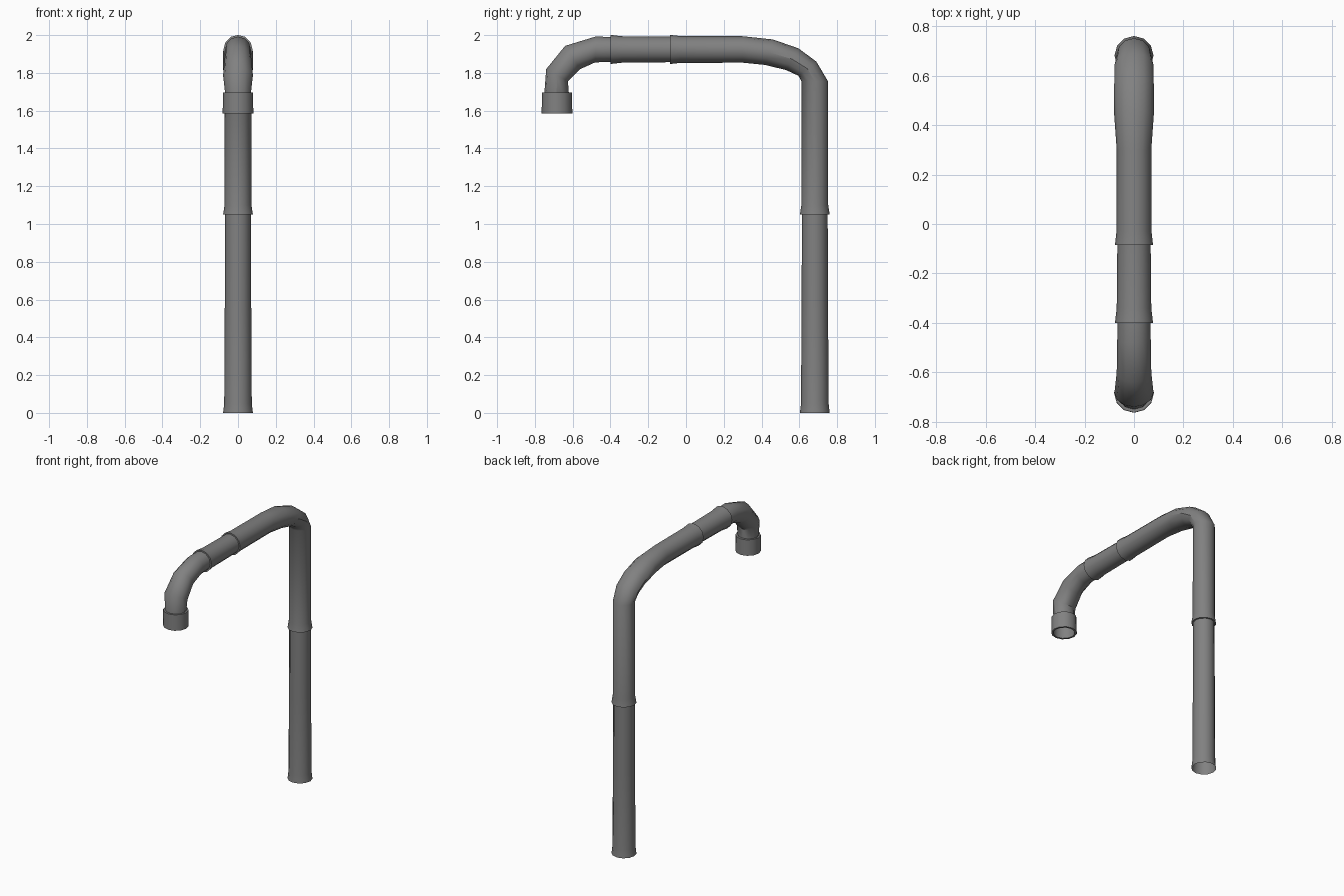
import bpy, bmesh, math
from mathutils import Vector

if "Cube" in bpy.data.objects:
    bpy.data.objects.remove(bpy.data.objects["Cube"])

N = 12
grey = bpy.data.materials.new("dull_grey_metal")
grey.diffuse_color = (0.22, 0.22, 0.22, 1)
grey.use_nodes = True
grey.node_tree.nodes["Principled BSDF"].inputs["Base Color"].default_value = grey.diffuse_color


def tube(name, rings):
    """Skin rings given as (outer y, outer z, inner y, inner z, half width in x)."""
    bm = bmesh.new()
    prev = None
    for oy, oz, iy, iz, w in rings:
        o, i = Vector((0, oy, oz)), Vector((0, iy, iz))
        mid, half = (o + i) / 2, (o - i) / 2
        ring = []
        for k in range(N):
            a = math.tau * k / N
            ring.append(bm.verts.new(mid + half * math.cos(a) + Vector((w * math.sin(a), 0, 0))))
        if prev:
            for k in range(N):
                j = (k + 1) % N
                bm.faces.new((prev[k], prev[j], ring[j], ring[k]))
        prev = ring
    bmesh.ops.recalc_face_normals(bm, faces=bm.faces)
    # open tubes: make sure the normals point away from the axis
    f = bm.faces[len(bm.faces) // 2 // N * N]
    k0 = len(bm.faces) // 2 // N
    axis = sum((Vector((0, (r[0] + r[2]) / 2, (r[1] + r[3]) / 2)) for r in rings[k0:k0 + 2]), Vector()) / 2
    if f.normal.dot(f.calc_center_median() - axis) < 0:
        bmesh.ops.reverse_faces(bm, faces=bm.faces)
    me = bpy.data.meshes.new(name)
    bm.to_mesh(me)
    bm.free()
    me.materials.append(grey)
    ob = bpy.data.objects.new(name, me)
    bpy.context.collection.objects.link(ob)
    bpy.ops.object.select_all(action='DESELECT')
    ob.select_set(True)
    bpy.context.view_layer.objects.active = ob
    bpy.ops.object.shade_smooth_by_angle(angle=math.radians(35))
    return ob


def up(z, r, y=0.682):      # ring around a vertical axis
    return (y + r, z, y - r, z, r)


def along(y, r, z=1.924):   # ring around the horizontal axis
    return (y, z + r, y, z - r, r)


bm_fix = bmesh.new()
bm_fix.free()

# lower post with flared foot
tube("lower_post", [up(0, 0.079), up(0.05, 0.073), up(0.58, 0.070), up(1.09, 0.068)])

# upper post, wide bend and horizontal run, with a flared socket at each end
tube("upper_post_and_bend", [
    up(1.05, 0.068), up(1.05, 0.079), up(1.10, 0.071), up(1.755, 0.070),
    (0.69, 1.86, 0.595, 1.785, 0.079),
    (0.595, 1.93, 0.53, 1.815, 0.080),
    (0.46, 1.977, 0.42, 1.842, 0.080),
    along(0.30, 0.070), along(-0.03, 0.071), along(-0.085, 0.077), along(-0.085, 0.067)])

# middle horizontal sleeve
tube("middle_sleeve", [along(-0.04, 0.067), along(-0.34, 0.070),
                       along(-0.40, 0.077), along(-0.40, 0.066)])

# front elbow turning down
tube("front_elbow", [
    along(-0.36, 0.066), along(-0.48, 0.068),
    (-0.64, 1.943, -0.56, 1.82, 0.070),
    (-0.74, 1.82, -0.625, 1.755, 0.079),
    (-0.75, 1.69, -0.62, 1.69, 0.068)])

# outlet collar, open at the bottom
Y = -0.683
tube("outlet_collar", [up(1.695, 0.058, Y), up(1.695, 0.080, Y), up(1.585, 0.081, Y),
                       up(1.585, 0.068, Y), up(1.66, 0.066, Y)])
